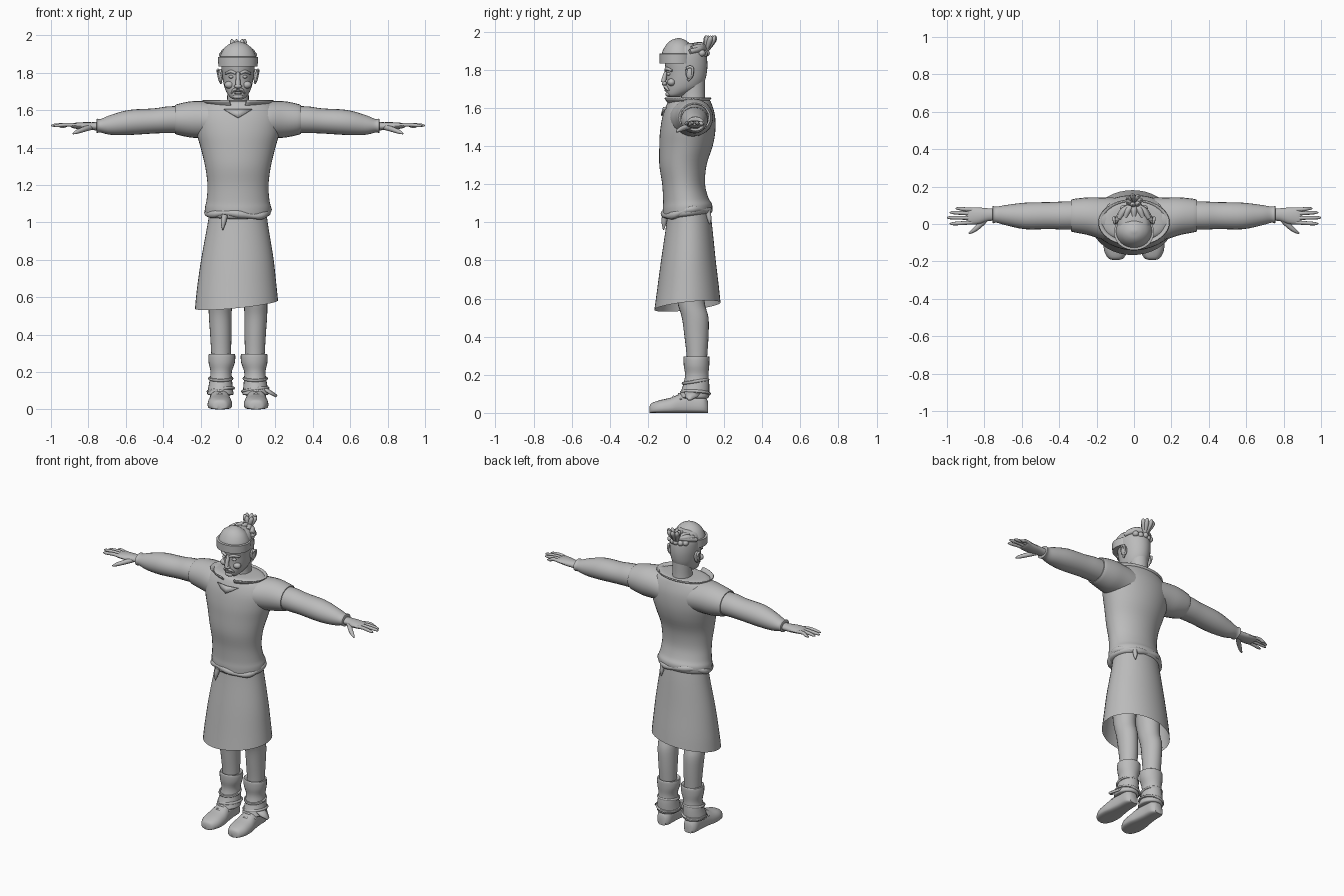
import bpy, bmesh, math
from mathutils import Vector

grey = bpy.data.materials.new("plain_grey")
grey.diffuse_color = (0.5, 0.5, 0.5, 1)
TAU = math.tau


def grid(name, rows, closed=True, caps=True, loop=False):
    """Skin a list of point rows into one mesh object."""
    bm = bmesh.new()
    vs = [[bm.verts.new(p) for p in r] for r in rows]
    n = len(rows[0])
    pairs = list(zip(vs, vs[1:])) + ([(vs[-1], vs[0])] if loop else [])
    for a, b in pairs:
        for i in range(n if closed else n - 1):
            j = (i + 1) % n
            bm.faces.new((a[i], a[j], b[j], b[i]))
    if caps and closed and not loop:
        bm.faces.new(vs[0])
        bm.faces.new(vs[-1])
    bmesh.ops.recalc_face_normals(bm, faces=bm.faces)
    me = bpy.data.meshes.new(name)
    bm.to_mesh(me)
    bm.free()
    me.materials.append(grey)
    ob = bpy.data.objects.new(name, me)
    bpy.context.collection.objects.link(ob)
    return ob


def smooth_path(keys, sub):
    """Catmull-Rom interpolation of tuples."""
    out = []
    for i in range(len(keys) - 1):
        p = [keys[max(0, min(len(keys) - 1, i + d))] for d in (-1, 0, 1, 2)]
        for k in range(sub):
            t = k / sub
            out.append([0.5 * (2 * b + (c - a) * t + (2 * a - 5 * b + 4 * c - d) * t * t
                        + (3 * b - a - 3 * c + d) * t ** 3) for a, b, c, d in zip(*p)])
    return out + [list(keys[-1])]


def loft_z(name, keys, n=32, sub=4, caps=True, bend=None):
    """Rings of (z, centre x, half width, front y, back y)."""
    rows = []
    for z, cx, rx, f, b in smooth_path(keys, sub):
        row = [Vector((cx + rx * math.cos(TAU * i / n),
                       (f + b) / 2 + (b - f) / 2 * math.sin(TAU * i / n), z)) for i in range(n)]
        rows.append([bend(p) for p in row] if bend else row)
    return grid(name, rows, caps=caps)


def loft_x(name, keys, s, n=24, sub=4, caps=True):
    """Rings of (x, centre y, centre z, radius y, radius z), side s."""
    return grid(name, [[(s * x, cy + ry * math.cos(TAU * i / n), cz + rz * math.sin(TAU * i / n))
                        for i in range(n)] for x, cy, cz, ry, rz in smooth_path(keys, sub)], caps=caps)


def tube(name, keys, n=10, sub=4, loop=False):
    """Round tube through (x, y, z, radius)."""
    path = keys if loop else smooth_path(keys, sub)
    pts = [Vector(p[:3]) for p in path]
    rows = []
    for i, p in enumerate(pts):
        a, b = (pts[i - 1], pts[(i + 1) % len(pts)]) if loop else \
            (pts[max(0, i - 1)], pts[min(len(pts) - 1, i + 1)])
        d = (b - a).normalized()
        ref = Vector((0, 0, 1)) if abs(d.z) < 0.8 else Vector((0, 1, 0))
        u = d.cross(ref).normalized()
        v = d.cross(u)
        rows.append([p + path[i][3] * (u * math.cos(TAU * k / n) + v * math.sin(TAU * k / n))
                     for k in range(n)])
    return grid(name, rows, loop=loop)


def ball(name, c, r, n=16):
    rows = [[(c[0] + r[0] * math.sin(a) * math.cos(TAU * i / n),
              c[1] + r[1] * math.sin(a) * math.sin(TAU * i / n),
              c[2] + r[2] * math.cos(a)) for i in range(n)]
            for a in [0.06 + (math.pi - 0.12) * k / 10 for k in range(11)]]
    return grid(name, rows)


# Tunic body, with a loose hem that rises toward the back
def hem_tilt(p):
    p.z += 0.13 * p.y * max(0, min(1, (1.2 - p.z) / 0.16))
    return p


loft_z("tunic_body", [
    (1.03, 0, .15, -.095, .12), (1.04, 0, .172, -.118, .135), (1.08, 0, .176, -.122, .137),
    (1.12, 0, .168, -.12, .118), (1.2, 0, .163, -.125, .1), (1.3, 0, .176, -.14, .108),
    (1.4, 0, .2, -.14, .14), (1.48, 0, .222, -.136, .154), (1.56, 0, .23, -.122, .152),
    (1.62, 0, .2, -.1, .135), (1.645, 0, .155, -.08, .12), (1.65, 0, .09, -.04, .09)], 40, bend=hem_tilt)

# Bunched cloth around the waist
roll = []
for i in range(48):
    a = TAU * i / 48
    y = .007 + .118 * math.sin(a)
    roll.append((.162 * math.cos(a), y, 1.055 + .14 * y + .01 * math.sin(3 * a + 1),
                 .018 + .004 * math.sin(7 * a)))
tube("waist_roll", roll, loop=True)
tube("waist_tie", [(-.07, -.11, 1.04, .016), (-.078, -.115, 1.0, .014), (-.082, -.118, .96, .003)])
tube("back_tie", [(.09, .115, 1.06, .014), (.092, .122, 1.02, .012), (.094, .125, .99, .003)])


# Open skirt with a slanted hem
def skirt_tilt(p):
    p.z += (0.1 * p.x + 0.11 * p.y) * min(1, (1.08 - p.z) / .5)
    return p


loft_z("skirt", [(1.07, 0, .15, -.095, .125), (.98, -.002, .163, -.105, .137),
                 (.8, -.005, .194, -.132, .155), (.65, -.008, .213, -.153, .172),
                 (.56, -.008, .222, -.166, .181)], 40, caps=False, bend=skirt_tilt)

# Wide collar, open at the front
rows = []
for k in range(5):
    t = k / 4
    rows.append([((.125 + .062 * t) * math.sin(a), .008 - (.088 + .033 * t) * math.cos(a), 1.608 + .047 * t)
                 for a in [.25 + (TAU - .5) * i / 48 for i in range(49)]])
collar = grid("collar", rows, closed=False)
collar.modifiers.new("thickness", "SOLIDIFY").thickness = .006
flap = grid("neck_flap", [[(-.075, -.108, 1.605), (0, -.12, 1.605), (.075, -.108, 1.605)],
                          [(-.035, -.128, 1.58), (0, -.132, 1.56), (.035, -.128, 1.58)]], closed=False)
flap.modifiers.new("thickness", "SOLIDIFY").thickness = .008

# Head and neck
loft_z("neck", [(1.58, 0, .068, -.04, .11), (1.66, 0, .058, -.025, .1), (1.75, 0, .058, -.03, .1)], 24)
loft_z("head", [
    (1.657, 0, .022, -.085, -.035), (1.668, 0, .042, -.1, .0), (1.7, 0, .064, -.104, .07),
    (1.74, 0, .077, -.102, .098), (1.79, 0, .085, -.104, .11), (1.84, 0, .09, -.112, .112),
    (1.89, 0, .088, -.11, .104), (1.925, 0, .068, -.085, .08), (1.94, 0, .03, -.05, .04)])

# Face features
tube("nose_bridge", [(0, -.098, 1.8, .01), (0, -.112, 1.765, .012), (0, -.118, 1.735, .014)])
ball("nose_tip", (0, -.113, 1.728), (.021, .014, .012))
ball("lower_lip", (0, -.102, 1.692), (.023, .011, .007))
ball("upper_lip", (0, -.104, 1.703), (.027, .012, .006))
ball("chin", (0, -.092, 1.672), (.028, .016, .014))
for s, side in ((1, "left"), (-1, "right")):
    tube("brow_" + side, [(s * .012, -.107, 1.796, .007), (s * .038, -.1, 1.806, .009),
                          (s * .066, -.074, 1.795, .006)])
    ball("eye_" + side, (s * .036, -.09, 1.778), (.014, .012, .009))
    ball("cheek_" + side, (s * .046, -.076, 1.735), (.026, .022, .02))
    tube("moustache_" + side, [(s * .005, -.112, 1.713, .007), (s * .022, -.105, 1.708, .008),
                               (s * .036, -.09, 1.69, .004)])
    ball("ear_" + side, (s * .094, .02, 1.785), (.015, .021, .036))
    tube("ear_rim_" + side, [(s * .094, .002, 1.77, .006), (s * .104, .006, 1.81, .007),
                             (s * .108, .034, 1.81, .007), (s * .1, .03, 1.765, .006),
                             (s * .09, .01, 1.745, .007)])

# Round cap with a thick brim
loft_z("cap_dome", [(1.86, 0, .097, -.128, .05), (1.89, 0, .095, -.126, .048),
                    (1.93, 0, .074, -.105, .026), (1.955, 0, .043, -.078, -.002),
                    (1.966, 0, .01, -.045, -.03)])
loft_z("cap_brim", [(1.832, 0, .09, -.125, .035), (1.834, 0, .105, -.139, .048),
                    (1.884, 0, .107, -.14, .05), (1.886, 0, .092, -.122, .035)], 40, sub=1)

# Gathered hair, knot and flared tuft
for i in range(7):
    a = math.pi * i / 6
    c, q = math.cos(a), math.sin(a)
    tube("hair_strand_%d" % (i + 1), [(.092 * c, .02 + .02 * q, 1.895 + .035 * q, .012),
         (.06 * c, .068 + .01 * q, 1.91 + .02 * q, .017), (.015 * c, .098, 1.915, .013)])
for i in range(5):
    x = (i - 2) * .028
    ball("hair_bead_%d" % (i + 1), (x, .105 - abs(x) * .4, 1.888 - .004 * (i % 2)), (.018, .02, .018), 12)
for i in range(7):
    a = TAU * i / 7
    dx, dy = math.cos(a) * .035, math.sin(a) * .024
    tube("hair_tuft_%d" % (i + 1), [(dx * .2, .105 + dy * .2, 1.9, .009),
         (dx * .7, .12 + dy * .7, 1.94, .014), (dx, .128 + dy, 1.965, .013),
         (dx * 1.05, .128 + dy * 1.1, 1.979, .003)])

for s, side in ((1, "left"), (-1, "right")):
    # Sleeves: short outer cap over a long arm
    loft_x("shoulder_" + side, [(.1, .025, 1.54, .115, .1), (.17, .03, 1.548, .112, .1),
                                (.25, .042, 1.55, .1, .097), (.33, .045, 1.55, .087, .08),
                                (.335, .045, 1.55, .075, .068)], s)
    loft_x("sleeve_" + side, [
        (.3, .045, 1.55, .075, .072), (.38, .045, 1.548, .075, .071), (.45, .045, 1.542, .072, .067),
        (.58, .043, 1.534, .071, .067), (.68, .047, 1.521, .055, .053), (.735, .05, 1.516, .043, .036),
        (.755, .05, 1.516, .046, .038), (.757, .05, 1.516, .03, .02)], s)
    # Hands
    loft_x("palm_" + side, [(.73, .05, 1.513, .033, .023), (.78, .05, 1.514, .034, .021),
                            (.83, .044, 1.515, .044, .02), (.88, .042, 1.517, .046, .014),
                            (.895, .042, 1.517, .04, .008)], s, 16)
    for nm, y0, y1, x1, z1 in (("little", .076, .083, .955, 1.51), ("ring", .055, .061, .985, 1.515),
                               ("middle", .032, .034, 1.0, 1.517), ("index", .009, .002, .985, 1.515)):
        tube(nm + "_finger_" + side, [(s * .865, y0, 1.517, .011), (s * .91, (y0 + y1) / 2, 1.522, .0105),
             (s * (x1 - .02), y1, z1 + .002, .009), (s * x1, y1, z1, .003)])
    tube("thumb_" + side, [(s * .79, .03, 1.508, .016), (s * .825, -.008, 1.497, .014),
                           (s * .86, -.036, 1.484, .011), (s * .882, -.05, 1.474, .004)])

    # Legs
    loft_z("leg_" + side, [
        (.95, s * .08, .075, -.06, .1), (.7, s * .09, .07, -.06, .1), (.58, s * .094, .063, -.045, .098),
        (.5, s * .095, .061, -.022, .118), (.4, s * .092, .057, -.008, .118),
        (.28, s * .09, .052, .005, .11), (.12, s * .09, .045, .01, .1)], 24)
    # Leg wraps with a cuff and slack folds
    loft_z("leg_wrap_" + side, [
        (.29, s * .086, .05, .0, .11), (.295, s * .086, .07, -.012, .122), (.25, s * .087, .07, -.012, .122),
        (.2, s * .09, .057, -.005, .118), (.15, s * .092, .061, -.014, .122),
        (.105, s * .094, .067, -.03, .122), (.08, s * .094, .07, -.04, .118),
        (.075, s * .094, .05, -.02, .1)], 24)
    for k, (z, r) in enumerate(((.165, .06), (.105, .068))):
        tube("wrap_fold_%d_%s" % (k + 1, side),
             [(s * .092 + r * math.cos(TAU * i / 24), .05 + (r + .005) * math.sin(TAU * i / 24),
               z + .01 * math.sin(TAU * i / 24 + k * 2), .008) for i in range(24)], 8, loop=True)
    # Shoes: flat underneath, rounded on top
    rows = []
    for y, rx, h in smooth_path([(-.192, .016, .03), (-.182, .042, .05), (-.14, .063, .066),
                                 (-.08, .065, .08), (-.03, .057, .1), (.03, .05, .11),
                                 (.09, .046, .1), (.115, .028, .06)], 4):
        row = []
        for i in range(24):
            c, q = math.cos(TAU * i / 24), math.sin(TAU * i / 24)
            row.append((s * .097 + rx * math.copysign(abs(c) ** .7, c), y,
                        h * (.35 + (.65 * q if q > 0 else -.35 * abs(q) ** .5))))
        rows.append(row)
    grid("shoe_" + side, rows)
    for k, (y, z) in enumerate(((-.065, .084), (-.035, .099))):
        tube("shoe_lace_%d_%s" % (k + 1, side), [(s * .097 - .05, y + .01, z - .03, .006),
             (s * .097, y, z, .007), (s * .097 + .05, y + .01, z - .03, .006)])

# Loose pointed flap on one leg wrap
tag = grid("wrap_flap", [[(.135, -.01, .12), (.14, .04, .125), (.14, .09, .12)],
                         [(.175, -.005, .09), (.178, .03, .1), (.175, .06, .09)],
                         [(.208, .01, .073), (.212, .02, .076), (.208, .03, .073)]], closed=False)
tag.modifiers.new("thickness", "SOLIDIFY").thickness = .012

# Smooth shading with crisp creases
for ob in bpy.data.objects:
    ob.select_set(True)
bpy.context.view_layer.objects.active = tag
bpy.ops.object.shade_smooth_by_angle(angle=math.radians(45))
